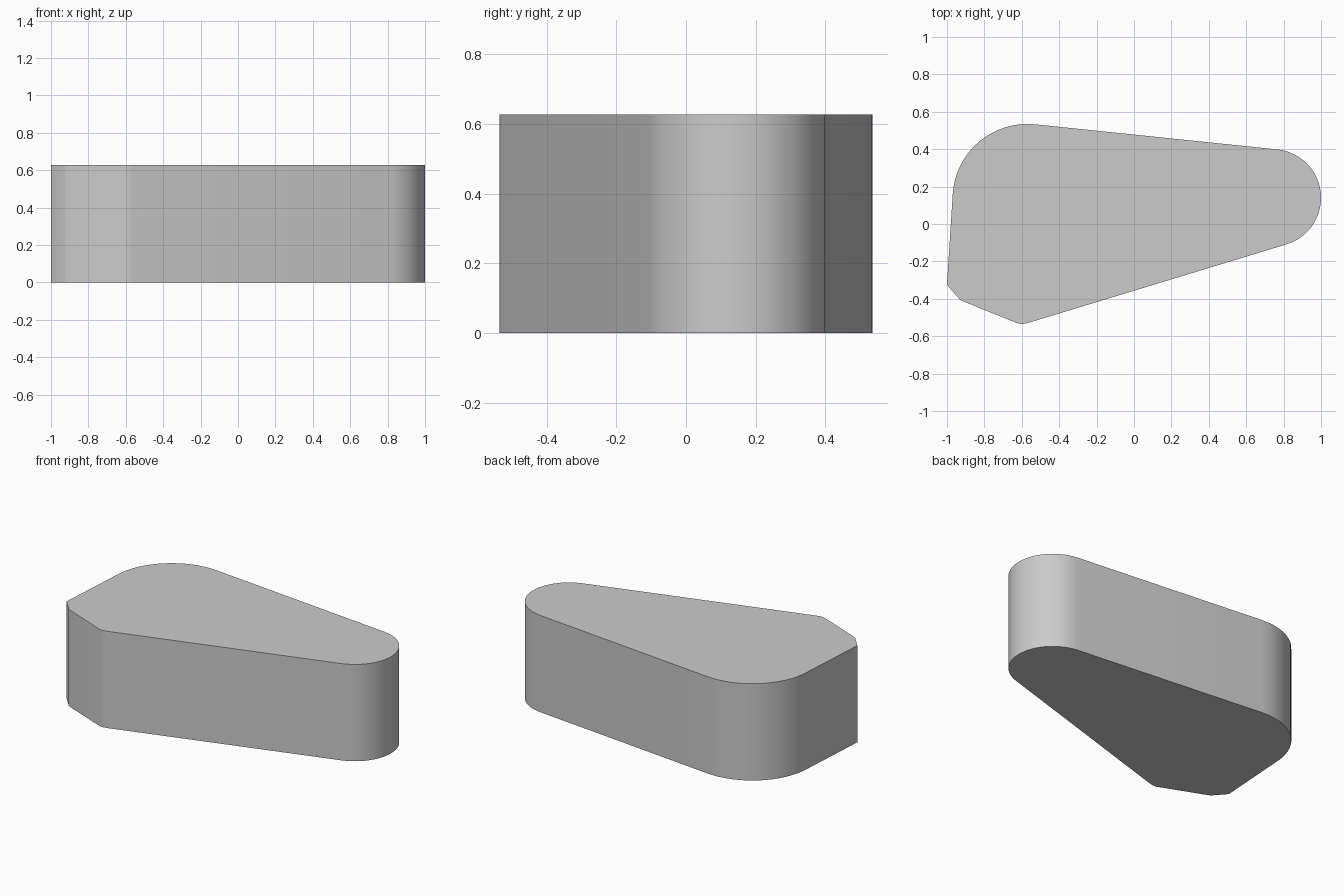
import bpy, bmesh
from math import sin, cos, radians

cube = bpy.data.objects.get("Cube")
if cube:
    bpy.data.objects.remove(cube)

HEIGHT = 0.627


def arc(cx, cy, radius, start, end, steps):
    """Points along a circular arc, angles in degrees."""
    angles = [radians(start + (end - start) * i / steps) for i in range(steps + 1)]
    return [(cx + radius * cos(a), cy + radius * sin(a)) for a in angles]


# Outline: round nose, large rounded shoulder, chamfered corner
outline = arc(0.74, 0.14, 0.26, -73, 84, 24)
outline += arc(-0.57, 0.135, 0.4, 84, 177, 16)
outline += [(-1.0, -0.325), (-0.985, -0.343), (-0.93, -0.405), (-0.915, -0.413),
            (-0.62, -0.532), (-0.595, -0.535), (-0.56, -0.527)]

# Extrude the outline into a solid block
bm = bmesh.new()
base = bm.faces.new([bm.verts.new((x, y, 0)) for x, y in outline])
top = bmesh.ops.extrude_face_region(bm, geom=[base], use_keep_orig=True)
bmesh.ops.translate(bm, vec=(0, 0, HEIGHT),
                    verts=[v for v in top["geom"] if isinstance(v, bmesh.types.BMVert)])
bmesh.ops.recalc_face_normals(bm, faces=bm.faces)
mesh = bpy.data.meshes.new("tapered_block")
bm.to_mesh(mesh)
bm.free()
block = bpy.data.objects.new("tapered_block", mesh)
bpy.context.collection.objects.link(block)

# Plain grey material
grey = bpy.data.materials.new("light grey")
grey.use_nodes = True
grey.diffuse_color = (0.6, 0.6, 0.6, 1)
grey.node_tree.nodes["Principled BSDF"].inputs["Base Color"].default_value = grey.diffuse_color
mesh.materials.append(grey)

# Smooth walls, sharp rims
bpy.ops.object.select_all(action="DESELECT")
block.select_set(True)
bpy.context.view_layer.objects.active = block
bpy.ops.object.shade_smooth_by_angle(angle=radians(30))
